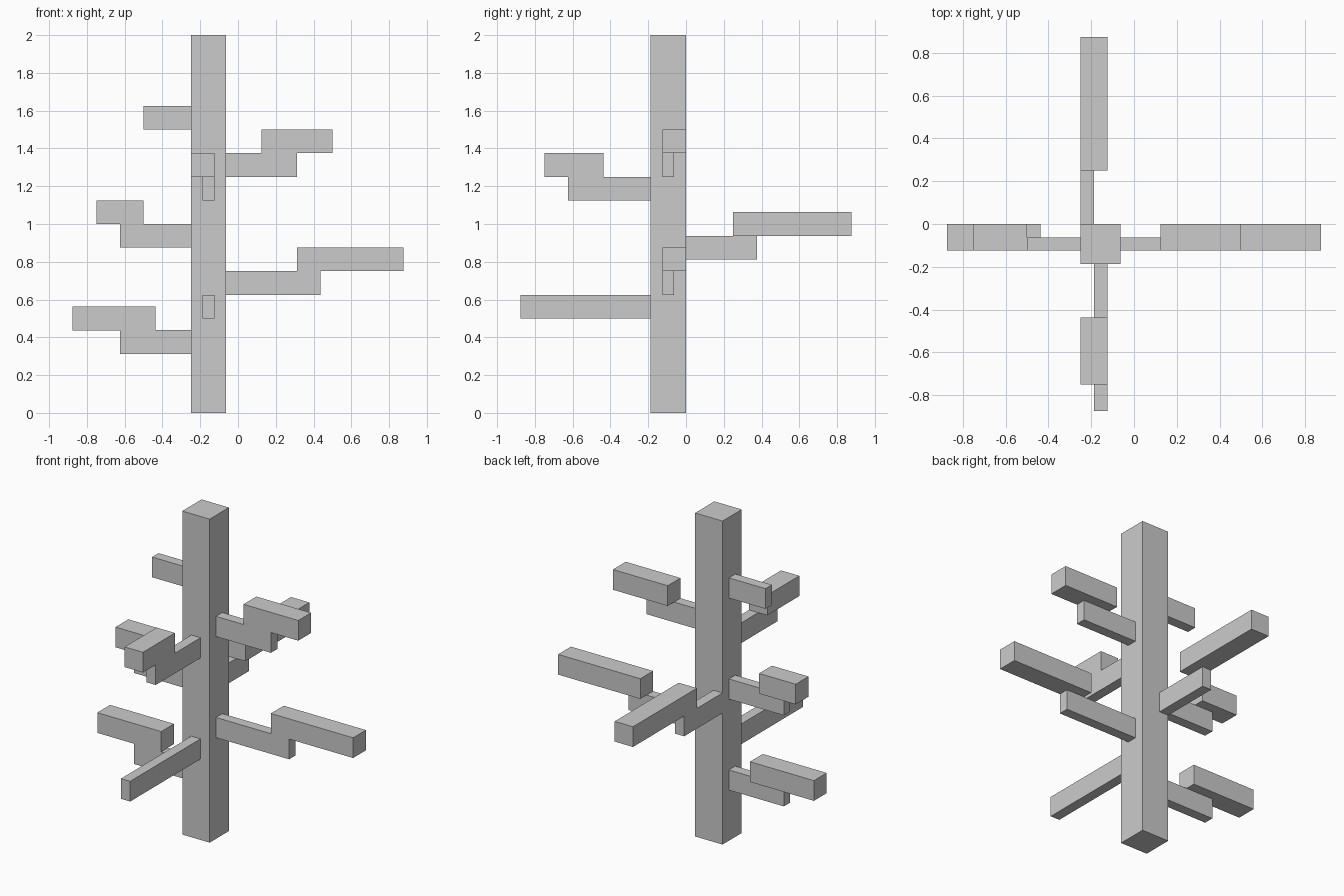
import bpy

if "Cube" in bpy.data.objects:
    bpy.data.objects.remove(bpy.data.objects["Cube"])

U = 1 / 16  # the model sits on a 1/16 unit grid


def box(name, x, y, z):
    """Axis-aligned box from (min, max) ranges in grid units."""
    bpy.ops.mesh.primitive_cube_add(size=1)
    ob = bpy.context.object
    ob.name = name
    lo_hi = (x, y, z)
    for v in ob.data.vertices:
        v.co = [(r[1] if c > 0 else r[0]) * U for c, r in zip(v.co, lo_hi)]
    return ob


# trunk
box("trunk", (-4, -1), (-3, 0), (0, 32))

# side branches: name, x range and z bottom of the thin limb, x range of the thick tip
for name, limb, z, tip in [
    ("right_upper", (-1, 5), 20, (2, 8)),
    ("right_lower", (-1, 7), 10, (5, 14)),
    ("left_top", (-8, -4), 24, None),
    ("left_middle", (-10, -4), 14, (-12, -8)),
    ("left_lower", (-10, -4), 5, (-14, -7)),
]:
    box(name + "_branch", limb, (-2, -1), (z, z + 2))
    if tip:
        box(name + "_branch_tip", tip, (-2, 0), (z + 2, z + 4))

# front and back branches: name, limb x range, limb y range, z bottom, tip y range
for name, x, limb, z, tip in [
    ("front_upper", (-3, -2), (-10, -3), 18, (-12, -7)),
    ("front_lower", (-3, -2), (-14, -3), 8, None),
    ("back", (-4, -3), (0, 6), 13, (4, 14)),
]:
    box(name + "_branch", x, limb, (z, z + 2))
    if tip:
        box(name + "_branch_tip", (-4, -2), tip, (z + 2, z + 4))
